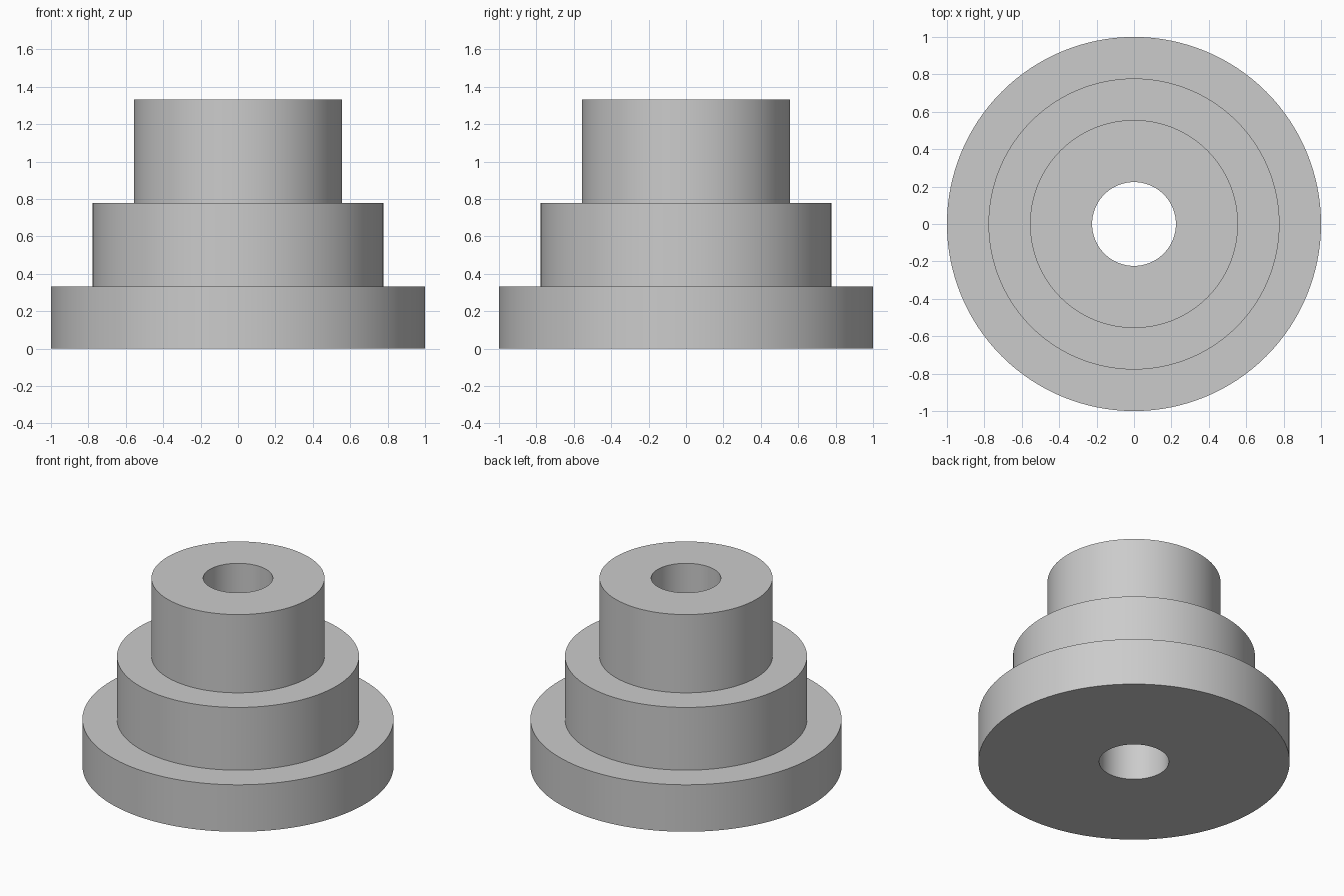
import bpy
import bmesh
import math

cube = bpy.data.objects.get("Cube")
if cube:
    bpy.data.objects.remove(cube, do_unlink=True)

SEGMENTS = 128
BORE = 0.224
# Outer radius and top height of each step, from the base up
STEPS = [(1.0, 0.333), (0.778, 0.778), (0.556, 1.333)]

grey = bpy.data.materials.new("plain_grey")
grey.use_nodes = True
colour = (0.6, 0.6, 0.6, 1)
grey.diffuse_color = colour
grey.node_tree.nodes["Principled BSDF"].inputs["Base Color"].default_value = colour

# Closed half section: bore, then the stepped outside from bottom to top
section = [(BORE, 0)]
floor = 0
for radius, top in STEPS:
    section += [(radius, floor), (radius, top)]
    floor = top
section.append((BORE, floor))

# Revolve the section around the vertical axis
bm = bmesh.new()
verts = [bm.verts.new((r, 0, z)) for r, z in section]
edges = [bm.edges.new((a, b)) for a, b in zip(verts, verts[1:] + verts[:1])]
bmesh.ops.spin(bm, geom=verts + edges, cent=(0, 0, 0), axis=(0, 0, 1),
               angle=math.tau, steps=SEGMENTS, use_duplicate=False)
bmesh.ops.remove_doubles(bm, verts=bm.verts, dist=0.0001)
bmesh.ops.recalc_face_normals(bm, faces=bm.faces)

mesh = bpy.data.meshes.new("stepped_bushing")
bm.to_mesh(mesh)
bm.free()
mesh.materials.append(grey)
bushing = bpy.data.objects.new("stepped_bushing", mesh)
bpy.context.collection.objects.link(bushing)

# Smooth round walls with crisp step edges
bpy.ops.object.select_all(action="DESELECT")
bushing.select_set(True)
bpy.context.view_layer.objects.active = bushing
bpy.ops.object.shade_smooth_by_angle(angle=math.radians(30))
